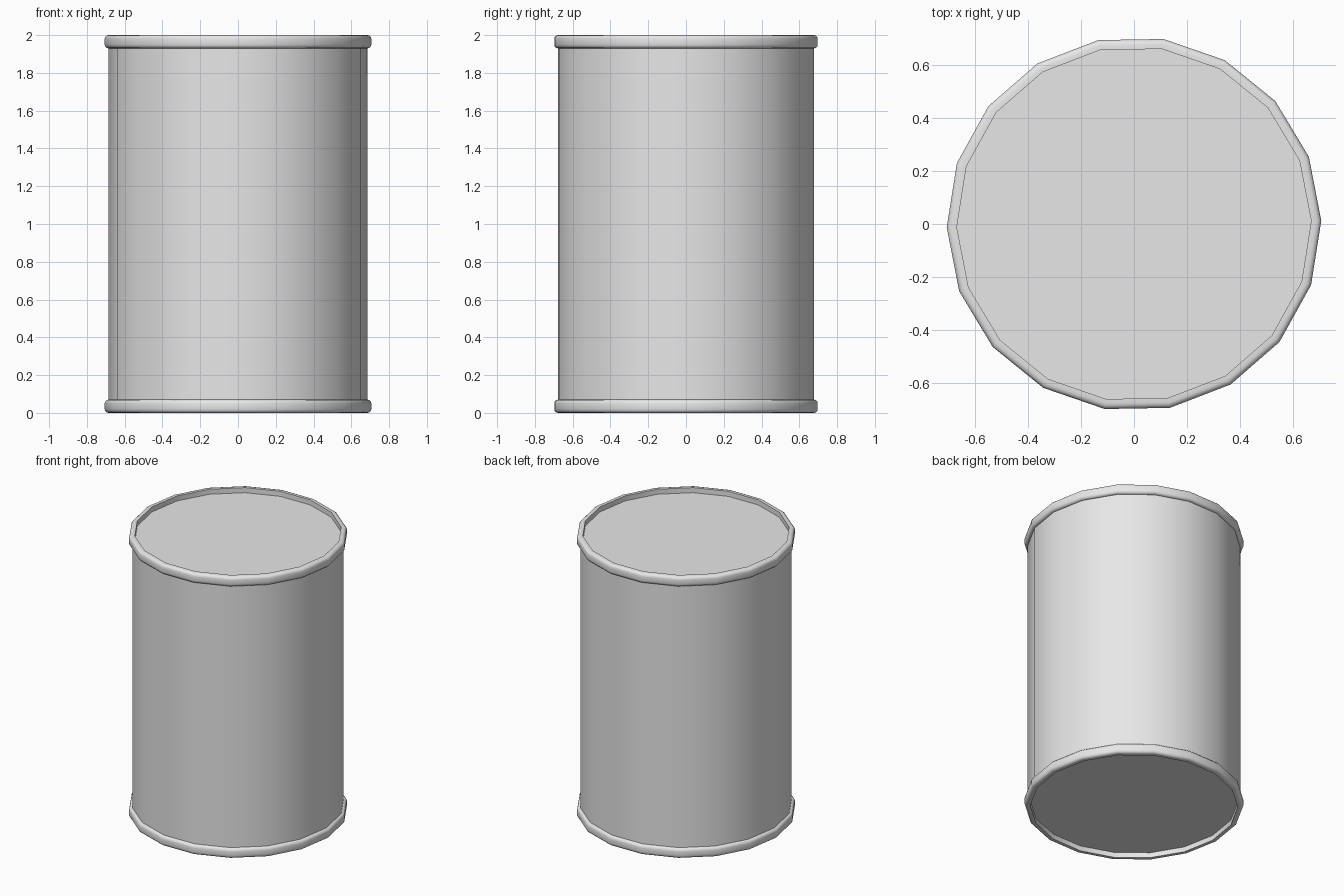
import bpy
import bmesh
from math import cos, sin, tau, radians

cube = bpy.data.objects.get("Cube")
if cube:
    bpy.data.objects.remove(cube, do_unlink=True)

SIDES = 18
TURN = radians(1)
HEIGHT = 2.0
BODY_RADIUS = 0.685
RECESS = 0.036
RIM_HEIGHT = 0.07

grey = bpy.data.materials.new("plain_grey")
grey.use_nodes = True
grey.diffuse_color = (0.8, 0.8, 0.8, 1)
grey.node_tree.nodes["Principled BSDF"].inputs["Base Color"].default_value = (0.8, 0.8, 0.8, 1)


def lathe(name, profile, closed):
    """Revolve (radius, z) points; open profiles get flat end caps."""
    bm = bmesh.new()
    rings = []
    for r, z in profile:
        angles = [TURN + tau * i / SIDES for i in range(SIDES)]
        rings.append([bm.verts.new((r * cos(a), r * sin(a), z)) for a in angles])
    pairs = list(zip(rings, rings[1:]))
    if closed:
        pairs.append((rings[-1], rings[0]))
    else:
        bm.faces.new(rings[0])
        bm.faces.new(rings[-1])
    for low, high in pairs:
        for i in range(SIDES):
            j = (i + 1) % SIDES
            bm.faces.new((low[i], low[j], high[j], high[i]))
    bmesh.ops.recalc_face_normals(bm, faces=bm.faces[:])
    mesh = bpy.data.meshes.new(name)
    bm.to_mesh(mesh)
    bm.free()
    mesh.materials.append(grey)
    obj = bpy.data.objects.new(name, mesh)
    bpy.context.collection.objects.link(obj)
    bpy.ops.object.select_all(action="DESELECT")
    obj.select_set(True)
    bpy.context.view_layer.objects.active = obj
    bpy.ops.object.shade_smooth_by_angle(angle=radians(50))
    return obj


# Drum body with recessed flat ends
lathe("drum_body", [(BODY_RADIUS, RECESS), (BODY_RADIUS, HEIGHT - RECESS)], False)

# Rolled rims: rounded outside, straight inner wall
INNER, OUTER, ROUND = 0.668, 0.706, 0.02
half = RIM_HEIGHT / 2
section = [(INNER, -half), (INNER, half)]
for start, z in ((90, half - ROUND), (0, ROUND - half)):
    for step in range(4):
        a = radians(start - step * 30)
        section.append((OUTER - ROUND + ROUND * cos(a), z + ROUND * sin(a)))

for name, z in (("bottom_rim", half), ("top_rim", HEIGHT - half)):
    lathe(name, [(r, z + dz) for r, dz in section], True)
